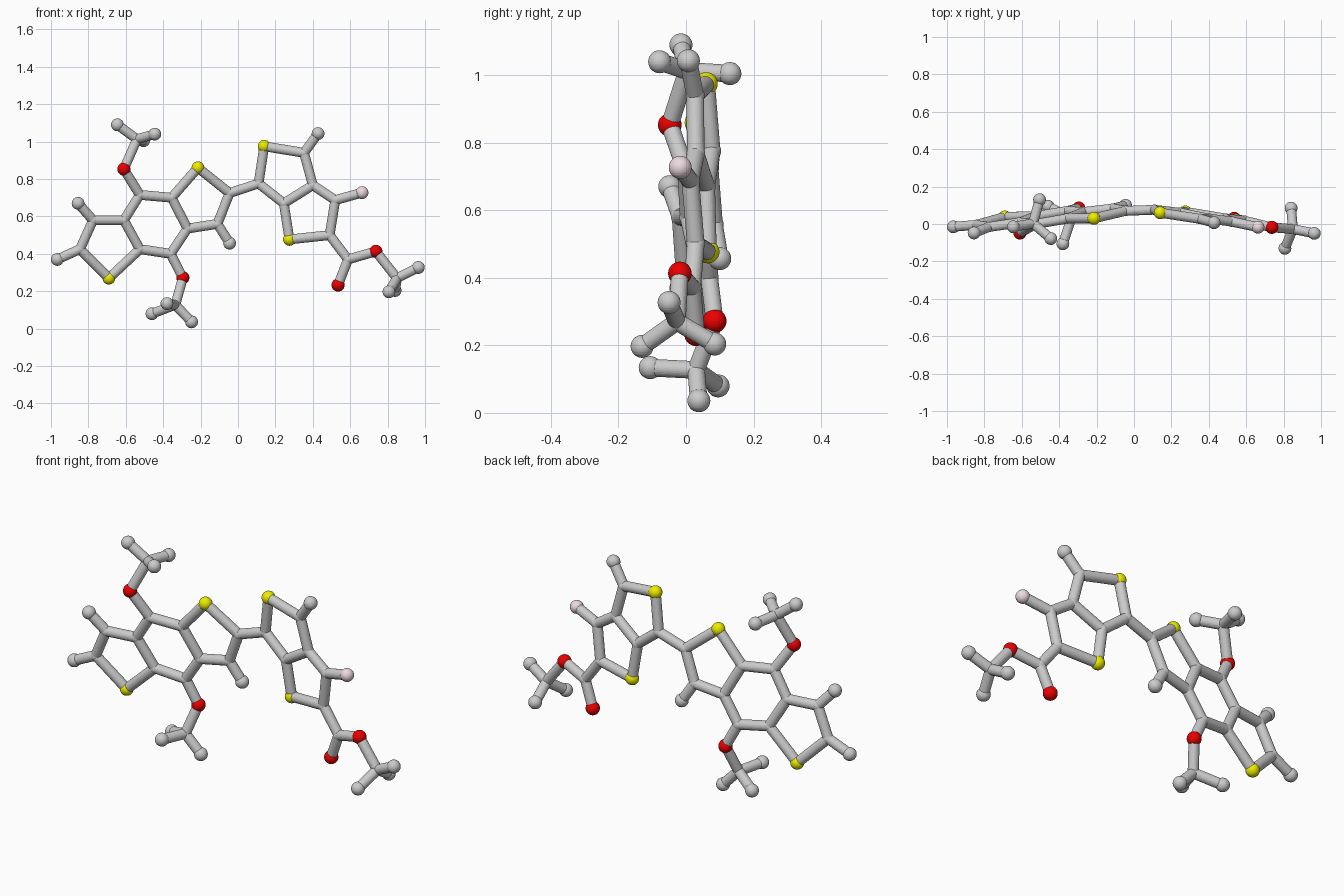
import bpy, bmesh
from mathutils import Vector, Matrix

if "Cube" in bpy.data.objects:
    bpy.data.objects.remove(bpy.data.objects["Cube"])

BOND_R = 0.026


def material(name, rgb):
    m = bpy.data.materials.new(name)
    m.diffuse_color = (*rgb, 1)
    m.use_nodes = True
    m.node_tree.nodes["Principled BSDF"].inputs["Base Color"].default_value = m.diffuse_color
    return m


# kind: (part name, radius, material)
KINDS = {
    "C": ("carbon_joint", 0.028, None),
    "H": ("hydrogen_ball", 0.034, None),
    "O": ("oxygen_ball", 0.035, material("red", (0.85, 0.0, 0.0))),
    "S": ("sulfur_ball", 0.034, material("yellow", (0.85, 0.85, 0.0))),
    "F": ("fluorine_ball", 0.034, material("pale_pink", (0.85, 0.71, 0.75))),
}


def mesh_object(name, bm, mat=None):
    me = bpy.data.meshes.new(name)
    bm.to_mesh(me)
    bm.free()
    ob = bpy.data.objects.new(name, me)
    bpy.context.collection.objects.link(ob)
    if mat:
        me.materials.append(mat)
    return ob


def ball(kind, pos):
    name, r, mat = KINDS[kind]
    bm = bmesh.new()
    bmesh.ops.create_uvsphere(bm, u_segments=32, v_segments=18, radius=r)
    mesh_object(name, bm, mat).location = pos


def bond(a, b):
    a, b = Vector(a), Vector(b)
    d = b - a
    rot = d.to_track_quat('Z', 'Y').to_matrix().to_4x4()
    bm = bmesh.new()
    bmesh.ops.create_cone(bm, cap_ends=True, segments=28, radius1=BOND_R, radius2=BOND_R,
                          depth=d.length, matrix=Matrix.Translation((a + b) / 2) @ rot)
    mesh_object("bond_rod", bm)


def chain(*atoms, closed=False):
    """Balls at each new atom and rods along the chain; strings name shared atoms."""
    pts = [placed[n] for n in atoms]
    for p, q in zip(pts, pts[1:]):
        bond(p, q)
    if closed:
        bond(pts[-1], pts[0])


placed = {}


def atoms(**kw):
    for n, p in kw.items():
        placed[n] = p
        ball(n[0], p)


# left fused rings
atoms(S1=(-0.69, 0.038, 0.27), C2=(-0.845, -0.005, 0.425), C3=(-0.775, -0.016, 0.58),
      C4=(-0.61, 0.008, 0.58), C5=(-0.525, 0.0, 0.715), C6=(-0.355, 0.029, 0.70),
      S2=(-0.214, 0.03, 0.86), C7=(-0.045, 0.07, 0.725), C8=(-0.11, 0.083, 0.56),
      C9=(-0.27, 0.064, 0.535), C10=(-0.36, 0.069, 0.40), C11=(-0.525, 0.042, 0.425),
      H1=(-0.966, -0.015, 0.37), H2=(-0.855, -0.048, 0.67), H3=(-0.045, 0.10, 0.457))
chain("S1", "C2", "C3", "C4", "C11", closed=True)
chain("C4", "C5", "C6", "C9", "C10", "C11")
chain("C6", "S2", "C7", "C8", "C9")
chain("C2", "H1")
chain("C3", "H2")
chain("C8", "H3")

# upper and lower methoxy arms
atoms(O1=(-0.61, -0.048, 0.853), C12=(-0.54, 0.003, 1.013), H4=(-0.645, -0.015, 1.09),
      H5=(-0.445, -0.078, 1.04), H6=(-0.505, 0.13, 1.005),
      O2=(-0.295, 0.085, 0.272), C13=(-0.335, 0.03, 0.127), H7=(-0.46, 0.095, 0.08),
      H8=(-0.248, 0.038, 0.036), H9=(-0.38, -0.106, 0.134))
for root, o, c, hs in (("C5", "O1", "C12", "456"), ("C10", "O2", "C13", "789")):
    chain(root, o, c)
    for h in hs:
        chain(c, "H" + h)

# right fused rings
atoms(C14=(0.11, 0.076, 0.776), S3=(0.14, 0.06, 0.975), C15=(0.353, 0.027, 0.94),
      C16=(0.40, 0.029, 0.767), C17=(0.245, 0.06, 0.67), S4=(0.275, 0.065, 0.477),
      C18=(0.49, 0.029, 0.50), C19=(0.52, 0.013, 0.687), F1=(0.663, -0.017, 0.727),
      H10=(0.428, 0.007, 1.043))
chain("C14", "S3", "C15", "C16", "C17", closed=True)
chain("C17", "S4", "C18", "C19", "C16")
chain("C7", "C14")
chain("C15", "H10")
chain("C19", "F1")

# ester arm
atoms(C20=(0.588, 0.018, 0.37), O3=(0.535, 0.03, 0.233), O4=(0.737, -0.018, 0.413),
      C21=(0.85, -0.027, 0.27), H11=(0.964, -0.05, 0.327), H12=(0.84, 0.085, 0.204),
      H13=(0.807, -0.13, 0.197))
chain("C18", "C20", "O4", "C21")
chain("C20", "O3")
for h in ("H11", "H12", "H13"):
    chain("C21", h)
